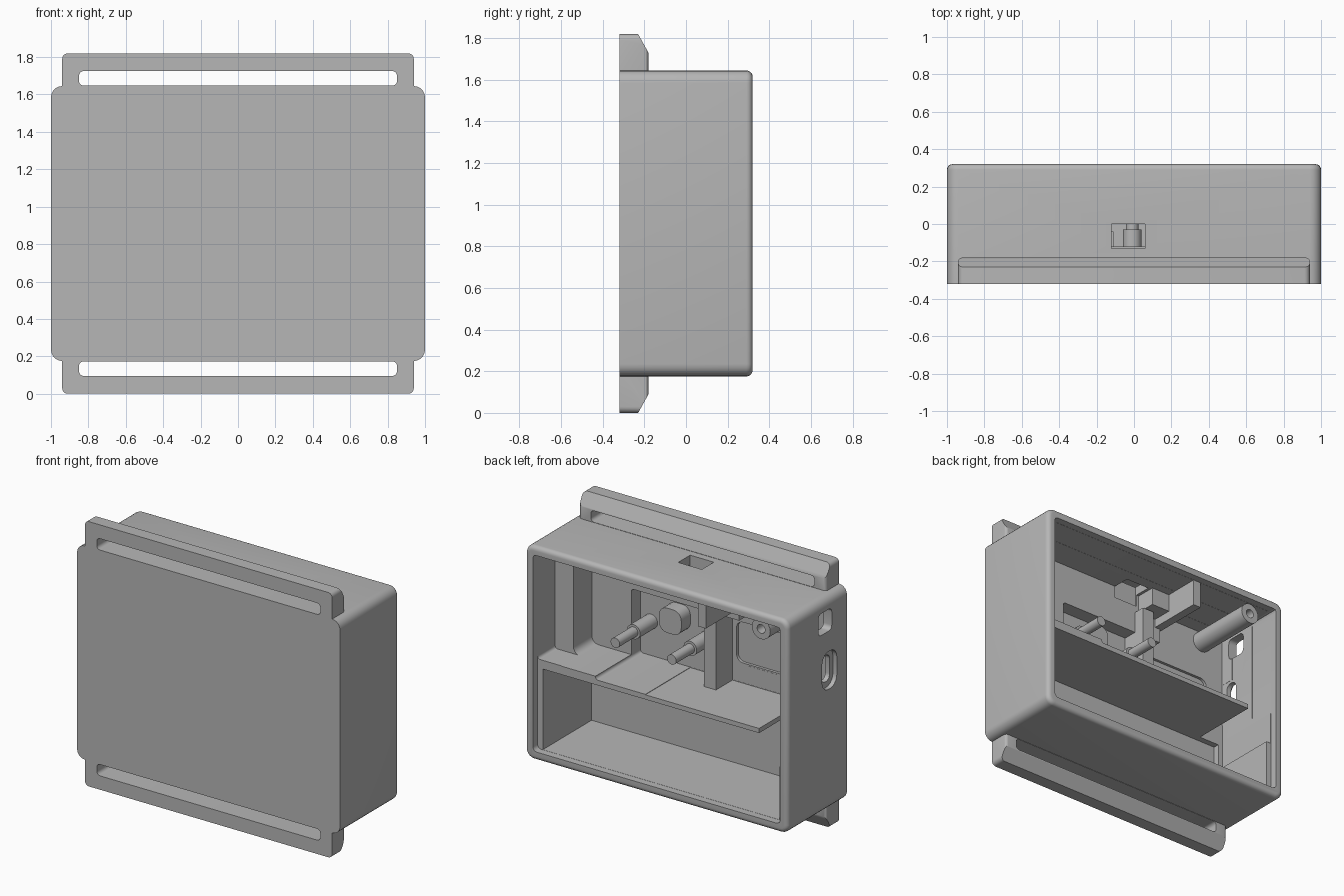
import bpy, bmesh, math
from mathutils import Vector, Matrix

if "Cube" in bpy.data.objects:
    bpy.data.objects.remove(bpy.data.objects["Cube"], do_unlink=True)

grey = bpy.data.materials.new("plain grey")
grey.use_nodes = True
grey.diffuse_color = (0.47, 0.47, 0.47, 1)
grey.node_tree.nodes["Principled BSDF"].inputs["Base Color"].default_value = grey.diffuse_color


def finish(name, bm):
    bmesh.ops.recalc_face_normals(bm, faces=bm.faces)
    mesh = bpy.data.meshes.new(name)
    bm.to_mesh(mesh)
    bm.free()
    mesh.materials.append(grey)
    obj = bpy.data.objects.new(name, mesh)
    bpy.context.collection.objects.link(obj)
    return obj


def activate(obj):
    bpy.ops.object.select_all(action='DESELECT')
    obj.select_set(True)
    bpy.context.view_layer.objects.active = obj


def smooth(obj):
    activate(obj)
    bpy.ops.object.shade_smooth_by_angle(angle=math.radians(30))


def bevel(bm, test, radius, segments=5):
    edges = [e for e in bm.edges if test(*(v.co for v in e.verts))]
    bmesh.ops.bevel(bm, geom=edges, offset=radius, segments=segments,
                    profile=0.5, affect='EDGES')


def box(name, x, y, z, radius=0, axis=1, back=0):
    """Box from ranges; edges along one axis and the back rim may be rounded."""
    bm = bmesh.new()
    bmesh.ops.create_cube(bm, size=1)
    for v in bm.verts:
        v.co = Vector([r[0] if c < 0 else r[1] for c, r in zip(v.co, (x, y, z))])
    if radius:
        bevel(bm, lambda a, b: abs((a - b).normalized()[axis]) > 0.99, radius)
    if back:
        bevel(bm, lambda a, b: min(a.y, b.y) > y[1] - 1e-4, back)
    return finish(name, bm)


def rod(name, x, z, y0, y1, radius):
    bm = bmesh.new()
    turn = Matrix.Translation((x, (y0 + y1) / 2, z)) @ Matrix.Rotation(math.pi / 2, 4, 'X')
    bmesh.ops.create_cone(bm, cap_ends=True, segments=32, radius1=radius,
                          radius2=radius, depth=y1 - y0, matrix=turn)
    return finish(name, bm)


def cut(obj, *cutters):
    for c in cutters:
        mod = obj.modifiers.new("cut", 'BOOLEAN')
        mod.operation, mod.solver, mod.object = 'DIFFERENCE', 'EXACT', c
        activate(obj)
        bpy.ops.object.modifier_apply(modifier=mod.name)
        bpy.data.objects.remove(c, do_unlink=True)


# Case shell, solid before its pockets are cut
shell = box("case_shell", (-1, 1), (-.32, .32), (.175, 1.645), .06, 1, .03)
cut(shell,
    box("mouth", (-.94, .94), (.27, .5), (.235, 1.585), .03),
    box("lower_bay", (-.9, .9), (-.26, .5), (.236, .79)),
    box("upper_bay", (-.939, .939), (.08, .5), (.85, 1.584), .02),
    box("board_recess", (-.938, .8), (-.12, .5), (.848, 1.583), .05),
    box("deep_recess", (-.9, .5), (-.22, .5), (.825, 1.3), .02),
    box("shelf_step", (-.937, .12), (-.219, .5), (.822, 1.25)),
    box("corner_recess", (-.936, -.32), (-.221, .5), (.95, 1.582)),
    box("shelf_gap", (-.935, -.745), (-.218, .5), (.6, 1)),
    box("wall_panel", (-.8, -.23), (-.24, 0), (.96, 1.24), .05))

# Openings in the top and the right-hand wall
cut(shell,
    box("top_opening", (-.12, .06), (-.13, 0), (1.5, 1.8)),
    box("side_window", (-1.2, -.9), (-.155, -.01), (1.41, 1.56), .03, 0),
    box("port_recess", (-1.2, -.97), (-.21, -.05), (1.01, 1.27), .07, 0),
    box("port_opening", (-1.2, -.9), (-.175, -.085), (1.05, 1.23), .04, 0))
smooth(shell)

# Strap flanges above and below, with long slots
for name, side in (("upper_flange", 1), ("lower_flange", -1)):
    profile = [(-.32, .71), (-.18, .71), (-.18, .82), (-.23, .91), (-.32, .91)]
    bm = bmesh.new()
    face = bm.faces.new([bm.verts.new((-.94, y, .91 + side * h)) for y, h in profile])
    ext = bmesh.ops.extrude_face_region(bm, geom=[face])
    bmesh.ops.translate(bm, vec=(1.88, 0, 0),
                        verts=[g for g in ext["geom"] if isinstance(g, bmesh.types.BMVert)])
    outer = lambda v: abs(v.z - .91) > .9
    bevel(bm, lambda a, b: outer(a) and outer(b) and abs(a.x - b.x) < .01, .03)
    bevel(bm, lambda a, b: abs(a.x - b.x) < .01 and min(a.y, b.y) > -.185, .02, 3)
    flange = finish(name, bm)
    slot = sorted((.91 + side * .737, .91 + side * .815))
    cut(flange, box("slot", (-.85, .85), (-.5, 0), slot, .025))
    smooth(flange)

# Stepped board pegs
for name, x in (("left_peg", .42), ("right_peg", -.01)):
    smooth(rod(name + "_base", x, 1.06, -.23, -.03, .05))
    smooth(rod(name, x, 1.06, -.1, .17, .034))

# Lid screw post
post = rod("screw_post", -.76, 1.51, -.23, .27, .07)
cut(post, rod("screw_hole", -.76, 1.51, .05, .4, .03))
smooth(post)

# Low button pad and stiffening ribs
smooth(box("button_pad", (.12, .29), (-.23, -.12), (1.07, 1.24), .06))
box("ceiling_rib", (-.34, -.28), (-.23, .27), (1.4, 1.6))
box("board_rib", (-.2, -.11), (-.23, -.04), (.82, 1.45))
box("button_block", (-.28, -.14), (-.13, .02), (1.46, 1.6))
